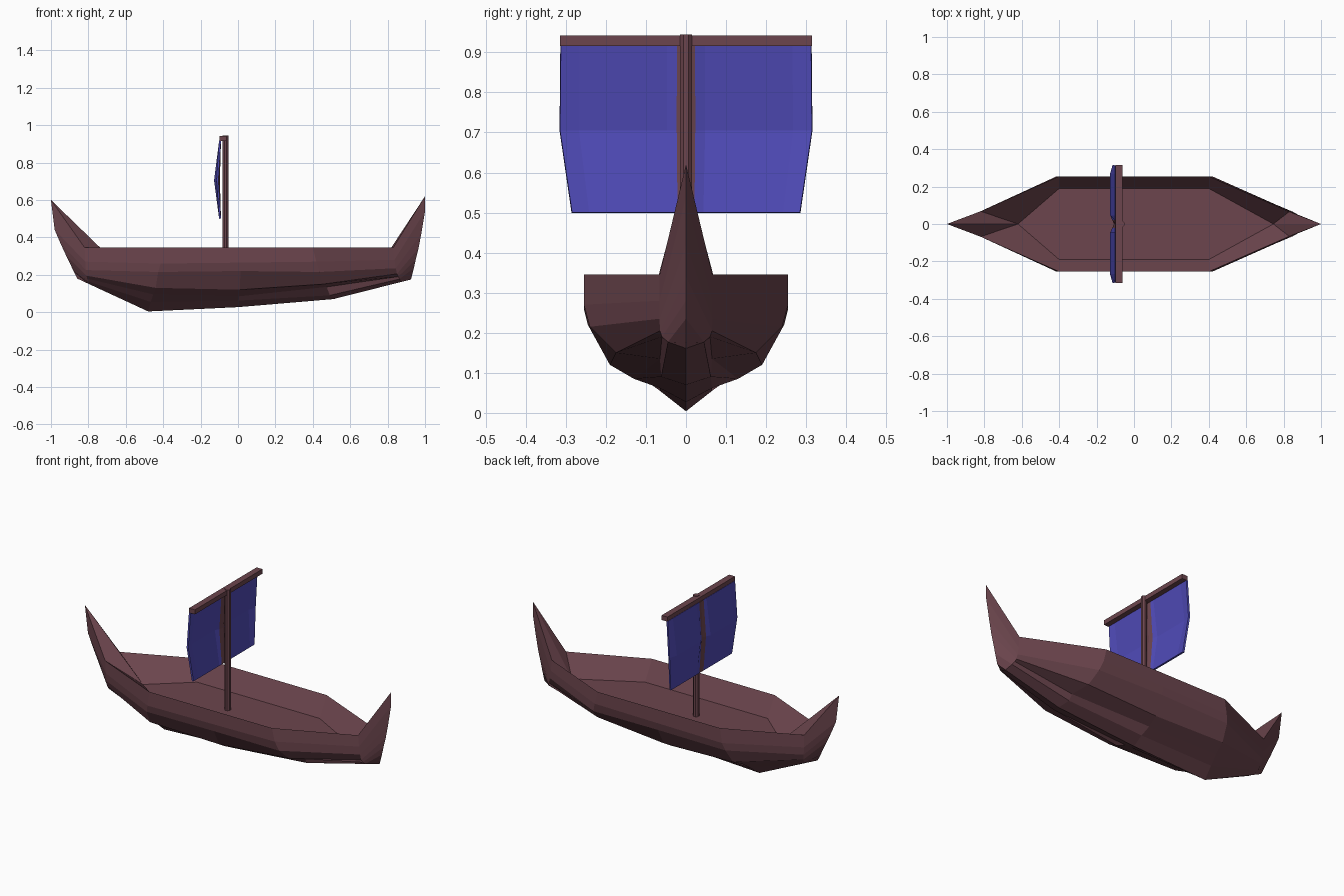
import bpy, bmesh, math

if "Cube" in bpy.data.objects:
    bpy.data.objects.remove(bpy.data.objects["Cube"])

def material(name, color):
    m = bpy.data.materials.new(name)
    m.diffuse_color = color
    m.use_nodes = True
    m.node_tree.nodes["Principled BSDF"].inputs["Base Color"].default_value = m.diffuse_color
    return m

wood = material("wood", (0.15, 0.06, 0.075, 1))
cloth = material("cloth", (0.08, 0.07, 0.48, 1))

def finish(name, bm, mat):
    bmesh.ops.remove_doubles(bm, verts=bm.verts, dist=0.0005)
    bmesh.ops.recalc_face_normals(bm, faces=bm.faces)
    me = bpy.data.meshes.new(name)
    bm.to_mesh(me)
    bm.free()
    ob = bpy.data.objects.new(name, me)
    bpy.context.collection.objects.link(ob)
    me.materials.append(mat)
    return ob

# Hull half-sections, gunwale to keel: x at gunwale, x at keel, (y, z) points
sections = [
    (-.82, -.80, [(.068, .345), (.066, .27), (.064, .225), (.062, .195), (.055, .18), (.04, .165), (0, .152)]),
    (-.40, -.48, [(.255, .345), (.255, .26), (.242, .215), (.19, .13), (.12, .095), (.065, .055), (0, .004)]),
    (.02, .0, [(.255, .345), (.255, .265), (.245, .22), (.19, .12), (.13, .085), (.065, .062), (0, .027)]),
    (.40, .51, [(.255, .345), (.255, .27), (.24, .215), (.175, .15), (.065, .135), (.062, .09), (0, .07)]),
    (.83, .87, [(.066, .345), (.066, .28), (.066, .235), (.065, .205), (.06, .19), (.045, .177), (0, .161)]),
]
# Stem and stern edges on the centreline (x, z)
stem = [(-1, .60), (-.98, .44), (-.95, .37), (-.92, .305), (-.90, .265), (-.88, .22), (-.86, .18)]
stern = [(1, .62), (1, .54), (.98, .42), (.965, .34), (.95, .28), (.94, .235), (.925, .175)]

def hull_side(bm, s):
    rows = [[(x, 0, z) for x, z in stem]]
    for xt, xk, pts in sections:
        rows.append([(xt + (xk - xt) * i / 6, s * y, z) for i, (y, z) in enumerate(pts)])
    rows.append([(x, 0, z) for x, z in stern])

    def face(*cos):
        bm.faces.new([bm.verts.new(c) for c in cos])
    # outer planking
    for a, b in zip(rows, rows[1:]):
        for i in range(6):
            face(a[i], a[i + 1], b[i + 1], b[i])
    # sunken deck and sloping inner walls
    rim = [r[0] for r in rows]
    dz = 0.232
    d = [(-.62, 0, dz), (-.4, s * .19, dz), (.02, s * .19, dz), (.4, s * .19, dz), (.745, 0, dz)]
    face(*d)
    for i in range(4):
        face(d[i], rim[i + 1], rim[i + 2], d[i + 1])
    # inner faces of the raised ends, meeting on a centre ridge
    face(d[0], rim[0], rim[1])
    face(d[4], rim[5], rim[6])

bm = bmesh.new()
for side in (1, -1):
    hull_side(bm, side)
finish("hull", bm, wood)

# Mast: slim eight-sided pole standing on the deck
bpy.ops.mesh.primitive_cylinder_add(vertices=8, radius=0.0165, depth=0.715,
                                    location=(-0.067, 0, 0.5875), rotation=(0, 0, math.pi / 8))
mast = bpy.context.object
mast.name = "mast"
mast.data.materials.append(wood)

# Yard: square beam across the mast top
bpy.ops.mesh.primitive_cube_add(size=1, location=(-0.08, 0, 0.929))
yard = bpy.context.object
yard.name = "yard"
yard.scale = (0.038, 0.63, 0.027)
yard.data.materials.append(wood)

# Sail: two billowing halves with a wooden-coloured seam at the mast
cols = [(-1, .25), (-.85, .7), (-.15, .7), (-.07, .3), (0, 0), (.07, .3), (.15, .7), (.85, .7), (1, .25)]
rows = [(.917, .313, 0), (.705, .315, .03), (.5, .285, 0)]
bm = bmesh.new()
grid = [[bm.verts.new((-0.096 - bulge * (0.2 + b), half * t, z)) for t, b in cols]
        for z, half, bulge in rows]
for r0, r1 in zip(grid, grid[1:]):
    for i in range(len(cols) - 1):
        f = bm.faces.new((r0[i], r1[i], r1[i + 1], r0[i + 1]))
        f.material_index = 1 if i in (3, 4) else 0
sail = finish("sail", bm, cloth)
sail.data.materials.append(wood)
sol = sail.modifiers.new("thickness", 'SOLIDIFY')
sol.thickness = 0.01
sol.offset = 0
